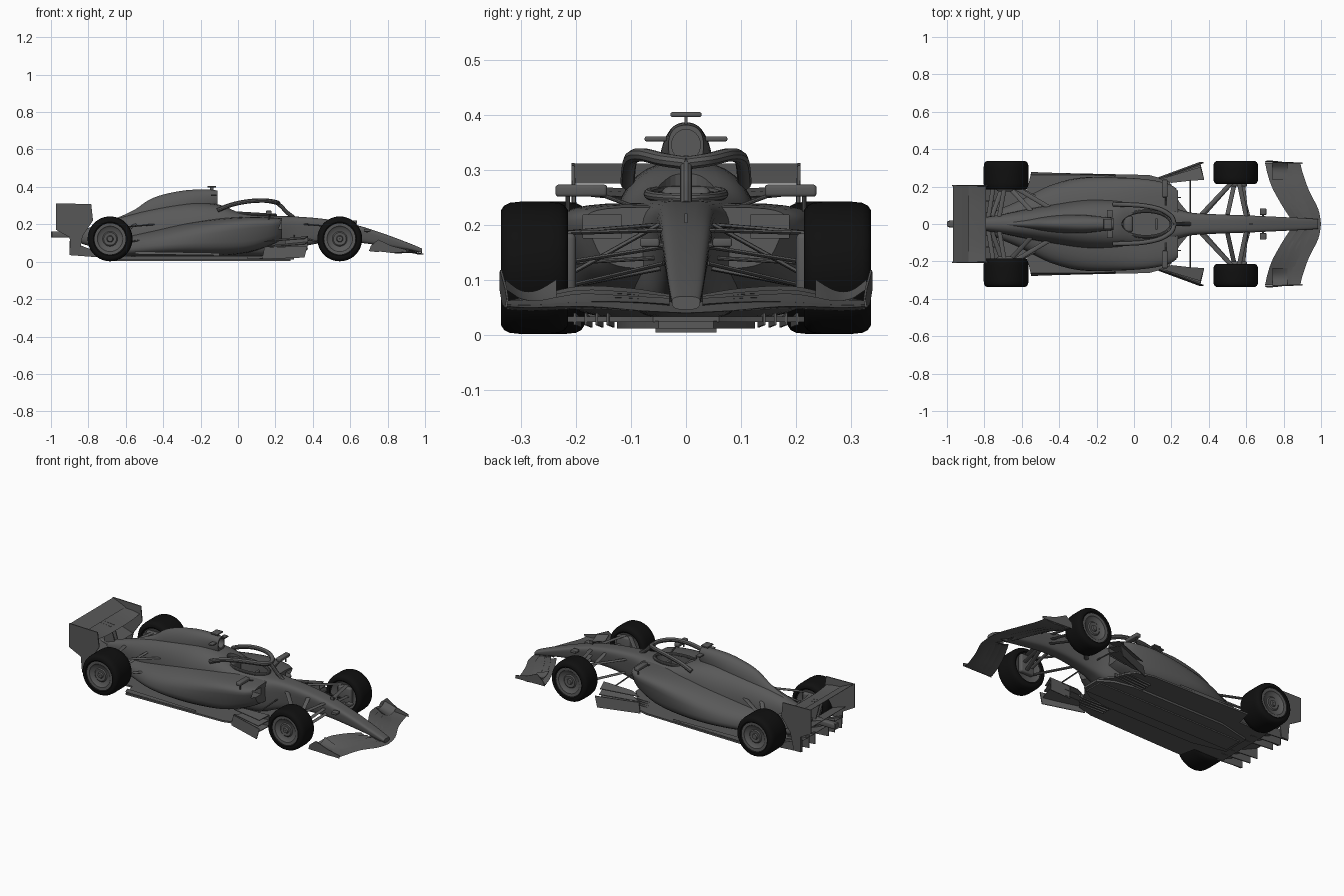
import bpy, bmesh, math
from mathutils import Vector

if "Cube" in bpy.data.objects:
    bpy.data.objects.remove(bpy.data.objects["Cube"])


def material(name, v):
    m = bpy.data.materials.new(name)
    m.diffuse_color = (v, v, v, 1)
    m.use_nodes = True
    m.node_tree.nodes["Principled BSDF"].inputs["Base Color"].default_value = m.diffuse_color
    return m


GREY = material("bodywork grey", 0.1)
BLACK = material("tyre black", 0.005)


def finish(name, bm, mat=GREY, mirror=False):
    bmesh.ops.recalc_face_normals(bm, faces=bm.faces)
    me = bpy.data.meshes.new(name)
    bm.to_mesh(me)
    bm.free()
    ob = bpy.data.objects.new(name, me)
    bpy.context.collection.objects.link(ob)
    me.materials.append(mat)
    if mirror:
        mod = ob.modifiers.new("Mirror", 'MIRROR')
        mod.use_axis = (False, True, False)
        mod.use_mirror_merge = False
    return ob


def smooth_path(rows, k=5):
    """Catmull-Rom resampling of rows of numbers."""
    out = []
    for i in range(len(rows) - 1):
        a, b, c, d = rows[max(i - 1, 0)], rows[i], rows[i + 1], rows[min(i + 2, len(rows) - 1)]
        for s in range(k):
            t = s / k
            out.append([0.5 * (2 * q + (r - p) * t + (2 * p - 5 * q + 4 * r - w) * t * t
                               + (3 * q - p - 3 * r + w) * t ** 3) for p, q, r, w in zip(a, b, c, d)])
    return out + [list(rows[-1])]


def bridge(name, rings, mat=GREY, mirror=False):
    bm = bmesh.new()
    vs = [[bm.verts.new(p) for p in r] for r in rings]
    n = len(vs[0])
    for a, b in zip(vs, vs[1:]):
        for i in range(n):
            bm.faces.new((a[i], a[(i + 1) % n], b[(i + 1) % n], b[i]))
    bm.faces.new(vs[0])
    bm.faces.new(vs[-1])
    return finish(name, bm, mat, mirror)


def hull(name, rows, n=32):
    """Loft of rounded sections: x, half width, bottom, top, squareness, bottom width factor."""
    rings = []
    for x, w, z0, z1, e, tap in smooth_path(rows):
        ring = []
        for i in range(n):
            a = 2 * math.pi * (i + 0.5) / n
            c, s = math.cos(a), math.sin(a)
            y = w * math.copysign(abs(c) ** (2 / e), c)
            h = 0.5 + 0.5 * math.copysign(abs(s) ** (2 / e), s)
            ring.append((x, y * (tap + (1 - tap) * h), z0 + (z1 - z0) * h))
        rings.append(ring)
    return bridge(name, rings)


def foil(name, rows, t=0.006, mirror=True):
    """Wing blade along y: y, leading x, leading z, trailing x, trailing z."""
    rings = []
    for y, xl, zl, xt, zt in smooth_path(rows, 4):
        mx, mz = xl * 0.6 + xt * 0.4, zl * 0.6 + zt * 0.4 - 0.004
        rings.append([(xl, y, zl), (mx, y, mz + t / 2), (xt, y, zt + 0.001),
                      (xt, y, zt - 0.001), (mx, y, mz - t / 2)])
    return bridge(name, rings, mirror=mirror)


def plate(name, pts, thick, mirror=True):
    """Flat outline thickened along a vector."""
    bm = bmesh.new()
    f = bm.faces.new([bm.verts.new(p) for p in pts])
    ext = bmesh.ops.extrude_face_region(bm, geom=[f], use_keep_orig=True)
    bmesh.ops.translate(bm, vec=thick, verts=[v for v in ext['geom'] if isinstance(v, bmesh.types.BMVert)])
    return finish(name, bm, mirror=mirror)


def box(name, c, s, mirror=False, bev=0.0):
    bm = bmesh.new()
    bmesh.ops.create_cube(bm, size=1)
    for v in bm.verts:
        v.co = Vector(c) + Vector([a * b for a, b in zip(v.co, s)])
    if bev:
        bmesh.ops.bevel(bm, geom=bm.edges[:], offset=bev, segments=3, affect='EDGES', profile=0.5)
    return finish(name, bm, mirror=mirror)


def tube(name, pts, r, flat=1.0, n=10, mirror=True):
    """Swept rod; flat squashes its height."""
    pts = [Vector(p) for p in pts]
    rings = []
    for i, p in enumerate(pts):
        d = (pts[min(i + 1, len(pts) - 1)] - pts[max(i - 1, 0)]).normalized()
        up = Vector((1, 0, 0)) if abs(d.z) > 0.9 else Vector((0, 0, 1))
        u = d.cross(up).normalized()
        v = u.cross(d)
        rings.append([p + u * r * math.cos(k * 2 * math.pi / n) + v * r * flat * math.sin(k * 2 * math.pi / n)
                      for k in range(n)])
    return bridge(name, rings, mirror=mirror)


def spin(name, profile, centre, mat, n=48):
    """Lathe of closed (radius, y) profile around the axle."""
    bm = bmesh.new()
    cols = [[bm.verts.new((centre[0] + r * math.cos(2 * math.pi * k / n), centre[1] + y,
                           centre[2] + r * math.sin(2 * math.pi * k / n))) for r, y in profile] for k in range(n)]
    m = len(profile)
    for k in range(n):
        a, b = cols[k], cols[(k + 1) % n]
        for i in range(m):
            bm.faces.new((a[i], a[(i + 1) % m], b[(i + 1) % m], b[i]))
    return finish(name, bm, mat, True)


# Main bodywork
spine = hull("nose_and_tub", [
    (.985, .027, .046, .07, 3, .9), (.9, .034, .064, .105, 3.5, .85), (.75, .042, .088, .16, 4, .8),
    (.6, .05, .105, .205, 4, .75), (.45, .056, .10, .23, 4, .75), (.3, .066, .07, .242, 4, .8),
    (.18, .10, .03, .247, 3.5, .9), (.02, .12, .03, .262, 3.5, 1), (-.1, .125, .03, .305, 2.8, 1.1),
    (-.25, .12, .03, .316, 2.5, 1.2), (-.42, .096, .03, .293, 2.5, 1.2), (-.58, .07, .04, .25, 2.5, 1.2),
    (-.74, .045, .07, .20, 2.5, 1), (-.85, .028, .10, .165, 2.5, 1)])
pods = hull("sidepods", [
    (.235, .195, .12, .232, 5, .75), (.18, .232, .09, .237, 4.5, .76), (.06, .254, .05, .24, 4.5, .82),
    (-.1, .258, .028, .232, 3.4, .92), (-.28, .238, .025, .208, 2.8, 1.08), (-.45, .185, .025, .17, 2.6, 1.2),
    (-.6, .115, .025, .14, 2.6, 1.25), (-.75, .06, .04, .12, 3, 1.2)])
airbox = hull("engine_cover", [
    (-.11, .035, .29, .381, 2.4, .8), (-.17, .04, .26, .386, 2.4, .9), (-.28, .042, .25, .382, 2.3, 1.3),
    (-.4, .036, .23, .359, 2.2, 1.5), (-.48, .028, .22, .328, 2.2, 1.6), (-.56, .02, .2, .274, 2.2, 1.6),
    (-.68, .012, .18, .22, 2, 1.4)])

# Cockpit and intake openings


def round_cutter(name, c, r, axis):
    bm = bmesh.new()
    bmesh.ops.create_cone(bm, cap_ends=True, segments=40, radius1=1, radius2=1, depth=2)
    for v in bm.verts:
        p = v.co if axis == 'Z' else Vector((v.co.z, v.co.x, v.co.y))
        v.co = Vector([a + b * q for a, b, q in zip(c, r, p)])
    return finish(name, bm)


cockpit_cut = round_cutter("cockpit_cutter", (.065, 0, .25), (.13, .062, .1), 'Z')
airbox_cut = round_cutter("airbox_cutter", (-.11, 0, .345), (.035, .026, .028), 'X')
inlet_cut = box("inlet_cutter", (.2, .152, .197), (.12, .07, .042), True)
for part, cutter in ((spine, cockpit_cut), (pods, cockpit_cut), (pods, inlet_cut), (airbox, airbox_cut)):
    mod = part.modifiers.new("Cut", 'BOOLEAN')
    mod.object, mod.solver = cutter, 'EXACT'
    cutter.hide_render = True
    cutter.hide_viewport = True
box("seat_back", (-.03, 0, .21), (.05, .09, .12), bev=.015)
box("steering_wheel", (.12, 0, .22), (.012, .06, .035), bev=.005)
rim = [(.065 + .135 * math.cos(a), .068 * math.sin(a), .256 - .008 * math.cos(a))
       for a in [2 * math.pi * k / 40 for k in range(41)]]
tube("cockpit_rim", rim, .009, mirror=False)

# Halo
tube("halo_hoop", [p for p in smooth_path([(.215, 0, .312), (.2, .04, .318), (.14, .078, .327),
     (.05, .098, .322), (-.04, .104, .303), (-.11, .106, .275)])], .013, .95)
tube("halo_strut", smooth_path([(.3, 0, .235), (.26, 0, .265), (.235, 0, .292), (.205, 0, .318)]), .011, mirror=False)

# Airbox cameras and mirrors
box("camera_stalk", (-.14, 0, .388), (.02, .006, .025))
box("top_camera", (-.14, 0, .4), (.045, .056, .009), bev=.003)
box("side_camera", (-.13, .055, .356), (.03, .04, .009), True, .003)
box("mirror", (.165, .19, .262), (.03, .094, .022), True, .006)
tube("mirror_stalk", [(.17, .1, .235), (.17, .16, .257)], .004)
tube("mirror_post", [(.165, .215, .225), (.165, .215, .255)], .004)
box("nose_camera", (.69, .066, .168), (.035, .035, .016), True, .004)
tube("nose_camera_arm", [(.69, .02, .155), (.69, .06, .168)], .005)
box("nose_fin", (.625, 0, .212), (.02, .006, .018))

# Floor, plank and diffuser
edge = [(.29, .06), (.24, .12), (.215, .19), (.18, .235), (.08, .262), (-.55, .276), (-.57, .185), (-.76, .18)]
plate("floor", [(x, y, .024) for x, y in edge] + [(x, -y, .024) for x, y in edge[::-1]], (0, 0, .01), False)
keel = [(.3, .05), (.22, .1), (.1, .125), (-.5, .125), (-.7, .08)]
plate("floor_keel", [(x, y, .012) for x, y in keel] + [(x, -y, .012) for x, y in keel[::-1]], (0, 0, .013), False)
box("plank", (-.2, 0, .01), (.96, .11, .01))
plate("floor_edge_wing", [(-.1, .255, .034), (-.1, .262, .042), (-.55, .262, .05), (-.55, .278, .04)], (0, 0, .005))
foil("diffuser_roof", [(-.19, -.72, .03, -.9, .10), (.19, -.72, .03, -.9, .10)], .008, False)
for i, y in enumerate((.06, .12, .185)):
    plate("diffuser_fence_%d" % i, [(-.7, y, .02), (-.9, y, .035), (-.9, y, .11), (-.72, y, .04)], (0, .005, 0))
for i, y in enumerate((.13, .15, .17, .19)):
    plate("floor_fence_%d" % i, [(.05, y, .014), (.25 - i * .015, y + .01, .018), (.25 - i * .015, y + .01, .04),
                                 (.05, y, .03)], (0, .004, 0))

# Turning vanes beside the sidepod fronts
plate("outer_vane", [(.13, .25, .014), (.355, .333, .022), (.372, .33, .085), (.14, .245, .075)], (0, -.005, 0))
for i, z in enumerate((.04, .075, .105)):
    plate("vane_slat_%d" % i, [(.14, .24, z), (.355, .325 - i * .01, z + .015), (.375, .24, z + .028),
                               (.29, .23, z + .02), (.2, .22, z + .012)], (0, 0, .004))
plate("inner_vane", [(.25, .228, .05), (.37, .236, .06), (.375, .236, .135), (.25, .228, .12)], (0, .004, 0))
tube("vane_stay", [(.3, .05, .14), (.3, .235, .13)], .004)

# Front wing: main blade, flaps and endplates
foil("front_main_blade", [(0, 1.0, .04, .9, .058), (.08, .985, .044, .9, .062), (.18, .935, .052, .86, .062),
                          (.28, .9, .05, .80, .056), (.325, .89, .052, .72, .06)], .009)
for i in range(3):
    o, z = i * .037, i * .007
    foil("front_flap_%d" % i, [(.03, .95 - o, .056 + z * .3, .91 - o, .066 + z * .5),
         (.1, .925 - o, .06 + z, .865 - o, .07 + z), (.19, .875 - o, .06 + z, .815 - o, .074 + z),
         (.26, .85 - o, .055 + z * .7, .79 - o, .064 + z * .7), (.325, .84 - o, .055, .775 - o, .062)])
plate("front_endplate", [(.9, .325, .05), (.7, .33, .056), (.71, .335, .085), (.75, .334, .118), (.82, .325, .085),
                         (.9, .322, .065)], (0, .004, 0))
foil("endplate_hook", [(.235, .82, .068, .74, .1), (.27, .82, .062, .74, .08), (.3, .82, .066, .74, .08),
                       (.328, .82, .084, .74, .1)], .005)
box("nose_pylon", (.92, .018, .062), (.07, .01, .03), True)

# Rear wing
plate("rear_endplate", [(-.972, .202, .312), (-.785, .202, .308), (-.775, .2, .22), (-.83, .195, .14), (-.85, .19, .035),
                        (-.895, .19, .035), (-.9, .195, .13), (-.972, .202, .17)], (0, .006, 0))
foil("rear_main_plane", [(-.205, -.79, .262, -.91, .272), (-.1, -.79, .25, -.91, .265), (.1, -.79, .25, -.91, .265),
                         (.205, -.79, .262, -.91, .272)], .014, False)
foil("rear_flap", [(-.205, -.885, .275, -.968, .31), (.205, -.885, .275, -.968, .31)], .01, False)
foil("beam_wing", [(-.195, -.83, .135, -.92, .165), (.195, -.83, .135, -.92, .165)], .01, False)
plate("rear_wing_pylon", [(-.8, .012, .16), (-.87, .012, .16), (-.9, .012, .265), (-.83, .012, .258)], (0, .005, 0))
box("rear_crash_structure", (-.9, 0, .145), (.19, .036, .034), bev=.008)
box("rear_light", (-.992, 0, .145), (.016, .026, .034))

# Wheels
for end, x, y0, y1 in (("front", .544, .214, .336), ("rear", -.684, .184, .336)):
    h, c = (y1 - y0) / 2, (x, (y0 + y1) / 2, .122)
    half = [(.082, h - .006), (.09, h), (.104, h), (.113, h - .006), (.118, h - .016), (.12, h - .035)]
    spin(end + "_tyre", half + [(r, -y) for r, y in half[::-1]], c, BLACK)
    spin(end + "_rim", [(.001, h - .006), (.014, h - .006), (.018, h - .014), (.034, h - .012), (.04, h - .017),
         (.062, h - .012), (.068, h - .006), (.083, h - .005), (.083, -h + .006), (.072, -h + .012), (.001, -h + .015)],
         c, GREY)

# Suspension arms: inboard and outboard points
arms = [((.36, .05, .2), (.53, .23, .185)), ((.6, .04, .19), (.56, .23, .185)), ((.37, .05, .12), (.53, .23, .085)),
        ((.61, .04, .13), (.56, .23, .085)), ((.6, .04, .16), (.58, .23, .13)), ((.5, .05, .2), (.54, .23, .1)),
        ((-.44, .08, .2), (-.66, .21, .18)), ((-.72, .04, .18), (-.69, .21, .18)), ((-.45, .1, .13), (-.66, .21, .09)),
        ((-.76, .04, .12), (-.7, .21, .085)), ((-.55, .07, .2), (-.68, .21, .1)), ((-.78, .03, .13), (-.75, .21, .13))]
for i, (a, b) in enumerate(arms):
    tube("suspension_arm_%d" % i, [a, b], .012, .33)
box("front_upright", (.56, .215, .13), (.09, .03, .11), True, .01)
box("rear_upright", (-.69, .19, .13), (.09, .03, .11), True, .01)

# Smooth curved surfaces, keep sharp edges
meshes = [o for o in bpy.context.collection.objects if not o.hide_render]
bpy.ops.object.select_all(action='DESELECT')
for o in meshes:
    o.select_set(True)
bpy.context.view_layer.objects.active = meshes[0]
bpy.ops.object.shade_smooth_by_angle(angle=math.radians(35))
